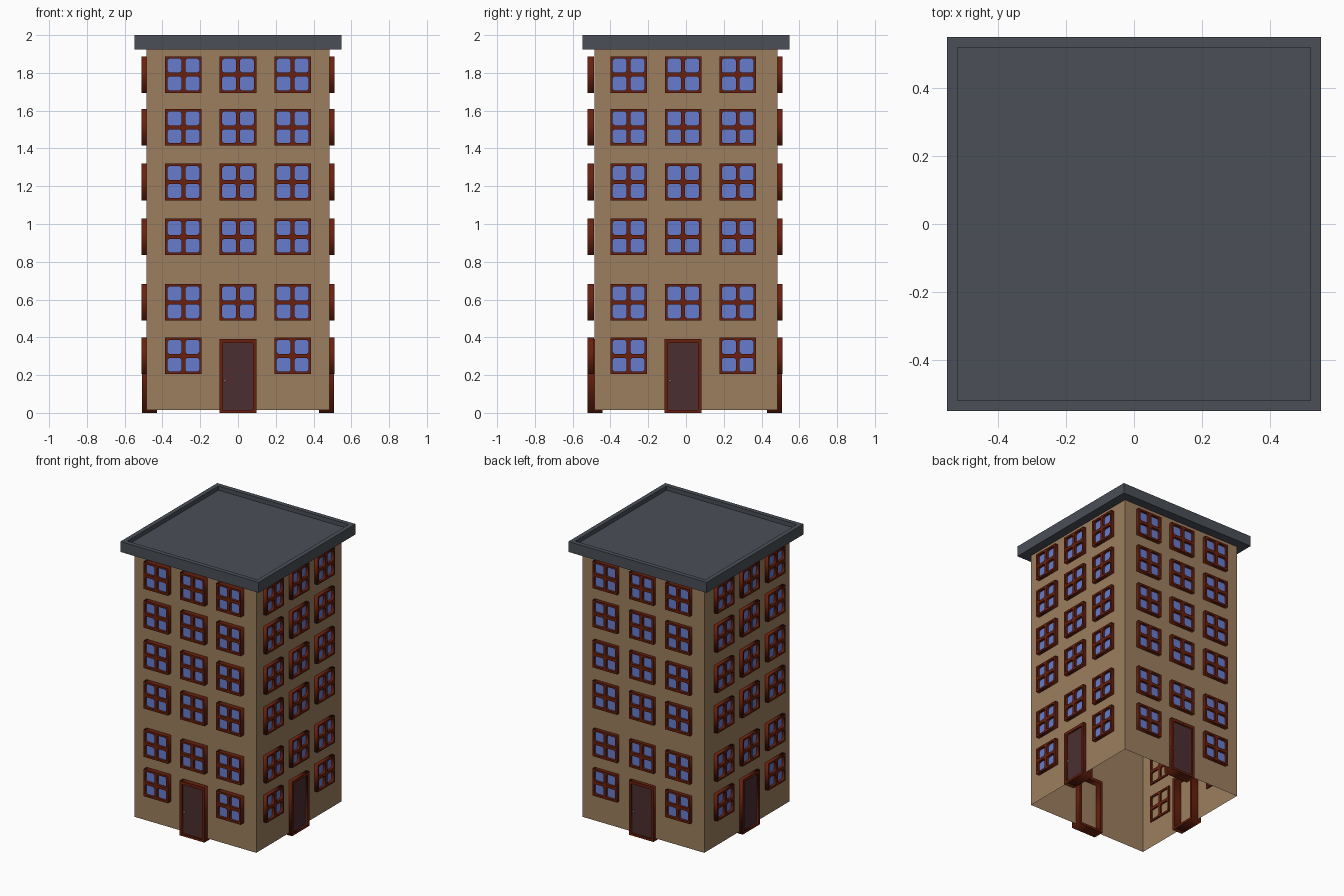
import bpy, bmesh
from math import pi
from mathutils import Matrix, Vector

if "Cube" in bpy.data.objects:
    bpy.data.objects.remove(bpy.data.objects["Cube"])

WALL = 0.484


def material(name, rgb):
    m = bpy.data.materials.new(name)
    m.diffuse_color = (*rgb, 1)
    m.use_nodes = True
    m.node_tree.nodes["Principled BSDF"].inputs["Base Color"].default_value = m.diffuse_color
    return m


tan = material("tan_wall", (0.333, 0.212, 0.114))
slate = material("slate_roof", (0.069, 0.078, 0.095))
rust = material("rust_frame", (0.138, 0.0144, 0.0044))
blue = material("blue_glass", (0.136, 0.202, 0.61))
dark = material("dark_door", (0.072, 0.028, 0.031))
silver = material("silver_knob", (0.6, 0.6, 0.6))


def add(name, mesh, matrix=Matrix()):
    ob = bpy.data.objects.new(name, mesh)
    ob.matrix_world = matrix
    bpy.context.collection.objects.link(ob)
    return ob


def box_bm(lo, hi):
    lo, hi = Vector(lo), Vector(hi)
    bm = bmesh.new()
    size = Matrix.Diagonal((*(hi - lo), 1))
    bmesh.ops.create_cube(bm, size=1, matrix=Matrix.Translation((lo + hi) / 2) @ size)
    return bm


def finish(bm, name, mat):
    me = bpy.data.meshes.new(name)
    bm.to_mesh(me)
    bm.free()
    me.materials.append(mat)
    return me


def rect(x0, y0, x1, y1, c=0.0):
    """Rectangle outline, with corners cut by c."""
    if not c:
        return [(x0, y0), (x1, y0), (x1, y1), (x0, y1)]
    return [(x0 + c, y0), (x1 - c, y0), (x1, y0 + c), (x1, y1 - c),
            (x1 - c, y1), (x0 + c, y1), (x0, y1 - c), (x0, y0 + c)]


def frame_mesh(name, outlines, depth):
    """Extruded flat outline with holes; facing local +z."""
    cu = bpy.data.curves.new(name, 'CURVE')
    cu.dimensions = '2D'
    cu.fill_mode = 'BOTH'
    cu.extrude = depth / 2
    for pts in outlines:
        sp = cu.splines.new('POLY')
        sp.points.add(len(pts) - 1)
        for p, (x, y) in zip(sp.points, pts):
            p.co = (x, y, 0, 1)
        sp.use_cyclic_u = True
    tmp = add(name + "_curve", cu)
    bpy.context.view_layer.update()
    dg = bpy.context.evaluated_depsgraph_get()
    me = bpy.data.meshes.new_from_object(tmp.evaluated_get(dg))
    bpy.data.objects.remove(tmp)
    me.name = name
    me.materials.clear()
    me.materials.append(rust)
    return me


# Walls: open shell without floor or ceiling
bm = box_bm((-WALL, -WALL, 0.016), (WALL, WALL, 1.93))
bmesh.ops.delete(bm, geom=[f for f in bm.faces if abs(f.normal.z) > 0.5], context='FACES_ONLY')
add("walls", finish(bm, "walls", tan))

# Roof slab with a recessed top
bm = box_bm((-0.549, -0.549, 1.925), (0.549, 0.549, 2.0))
top = max(bm.faces, key=lambda f: f.calc_center_median().z)
bmesh.ops.inset_region(bm, faces=[top], thickness=0.045)
low = bmesh.ops.extrude_face_region(bm, geom=[top])
bmesh.ops.translate(bm, vec=(0, 0, -0.03), verts=[v for v in low["geom"] if isinstance(v, bmesh.types.BMVert)])
bmesh.ops.delete(bm, geom=[top] if top.is_valid else [], context='FACES_ONLY')
bmesh.ops.recalc_face_normals(bm, faces=bm.faces)
add("roof", finish(bm, "roof", slate))

# Shared parts, drawn in local x (along wall), y (up), z (outward)
a, b = 0.0105, 0.084
panes = [rect(min(sx * a, sx * b), min(sy * a, sy * b), max(sx * a, sx * b), max(sy * a, sy * b), 0.009)
         for sx in (-1, 1) for sy in (-1, 1)]
win = frame_mesh("window_frame", [rect(-0.097, -0.097, 0.097, 0.097)] + panes, 0.036)
glass = finish(box_bm((-0.09, -0.09, -0.003), (0.09, 0.09, 0.003)), "window_glass", blue)
door_frame = frame_mesh("door_frame", [rect(-0.098, 0, 0.098, 0.392), rect(-0.079, 0.016, 0.079, 0.371)], 0.08)
door = finish(box_bm((-0.08, 0.015, -0.006), (0.08, 0.372, 0.006)), "door", dark)
bm = bmesh.new()
bmesh.ops.create_uvsphere(bm, u_segments=10, v_segments=6, radius=0.006)
knob = finish(bm, "door_knob", silver)

# Facades: the side ones sit slightly forward
rows = [0.302, 0.585, 0.932, 1.222, 1.512, 1.791]
sides = [("front", 0, 0.522, 0.0), ("right", 1, 0.51, -0.015),
         ("back", 2, 0.51, 0.0), ("left", 3, 0.51, 0.015)]
for side, k, face, shift in sides:
    turn = Matrix.Rotation(k * pi / 2, 4, 'Z') @ Matrix.Rotation(pi / 2, 4, 'X')

    def place(name, mesh, x, z, out):
        return add(f"{side}_{name}", mesh, turn @ Matrix.Translation((x + shift, z, out)))

    for r, z in enumerate(rows):
        for x in (-0.289, 0, 0.289):
            if r == 0 and x == 0:
                continue
            place("window_frame", win, x, z, face - 0.018)
            place("window_glass", glass, x, z, face - 0.021)
    place("door_frame", door_frame, 0, 0, face - 0.041)
    place("door", door, 0, 0, face - 0.019)
    place("door_knob", knob, -0.069, 0.17, face - 0.009)
